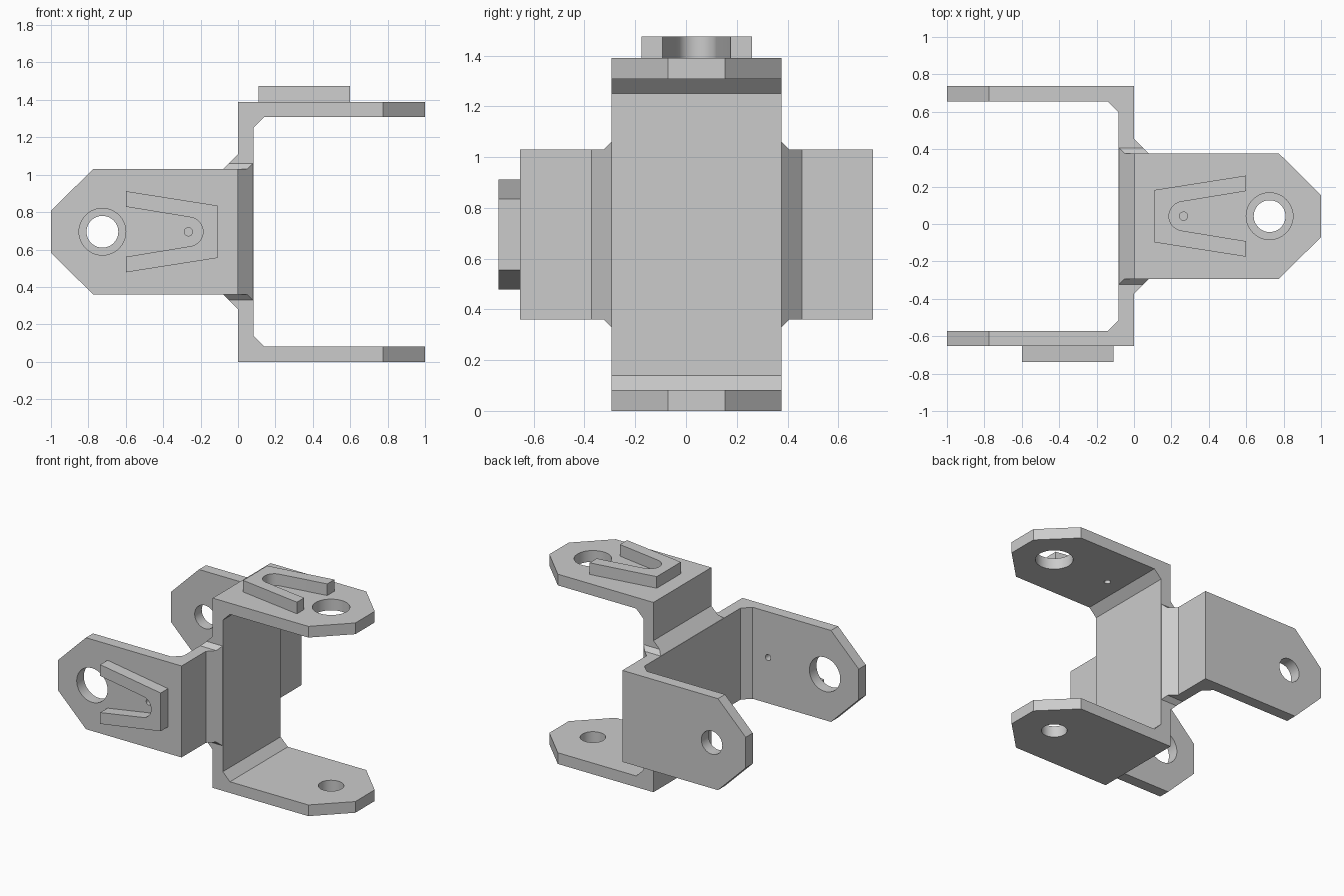
import bpy, bmesh, math
from mathutils import Matrix, Vector

if "Cube" in bpy.data.objects:
    bpy.data.objects.remove(bpy.data.objects["Cube"])

SPAN, HALF, THICK = 1.39, 0.335, 0.082   # bracket height, half width, plate
MID = SPAN / 2
GUSSET, CORNER = 0.08, 0.03
BORE_U, PIN_U = 0.725, 0.265
YC = 0.042

metal = bpy.data.materials.new("bracket grey")
metal.use_nodes = True
grey = (0.6, 0.6, 0.6, 1)
metal.diffuse_color = grey
metal.node_tree.nodes["Principled BSDF"].inputs["Base Color"].default_value = grey


def finish(name, bm):
    bmesh.ops.recalc_face_normals(bm, faces=bm.faces)
    me = bpy.data.meshes.new(name)
    bm.to_mesh(me)
    bm.free()
    me.materials.append(metal)
    ob = bpy.data.objects.new(name, me)
    bpy.context.collection.objects.link(ob)
    return ob


def prism(name, pts, lo, hi, along):
    """Extrude a 2D outline along local v (u,w outline) or w (u,v outline)."""
    bm = bmesh.new()
    place = (lambda a, b: (a, lo, b)) if along == "v" else (lambda a, b: (a, b, lo))
    face = bm.faces.new([bm.verts.new(place(a, b)) for a, b in pts])
    moved = bmesh.ops.extrude_face_region(bm, geom=[face])["geom"]
    step = Vector((0, hi - lo, 0)) if along == "v" else Vector((0, 0, hi - lo))
    bmesh.ops.translate(bm, vec=step,
                        verts=[g for g in moved if isinstance(g, bmesh.types.BMVert)])
    return finish(name, bm)


def disc(u, r, lo, hi):
    n = 48
    pts = [(u + r * math.cos(2 * math.pi * i / n), r * math.sin(2 * math.pi * i / n))
           for i in range(n)]
    return prism("hole_cutter", pts, lo, hi, "w")


def carve(ob, cutter, op):
    mod = ob.modifiers.new("cut", "BOOLEAN")
    mod.object, mod.operation, mod.solver = cutter, op, "EXACT"
    bpy.context.view_layer.update()
    dg = bpy.context.evaluated_depsgraph_get()
    me = bpy.data.meshes.new_from_object(ob.evaluated_get(dg))
    ob.modifiers.clear()
    ob.data = me
    bpy.data.objects.remove(cutter)


def bracket(label, frame):
    # U-shaped plate with chamfered inner bends
    low = [(1, 0), (1, THICK), (0.14, THICK), (THICK, 0.14)]
    top = [(u, SPAN - w) for u, w in reversed(low)]
    plate = prism(label + "_bracket", [(0, 0)] + low + top + [(0, SPAN)], -0.5, 0.5, "v")
    # Tapered ends
    side = [(-0.1, HALF), (0.775, HALF), (1, 0.112)]
    plan = side + [(1.0, -0.112), (0.775, -HALF), (-0.1, -HALF)]
    carve(plate, prism("outline_cutter", plan, -0.2, SPAN + 0.2, "w"), "INTERSECT")
    # Wide bore and pin hole in one arm, narrow bore in the other
    carve(plate, disc(BORE_U, 0.125, 1.2, 1.6), "DIFFERENCE")
    carve(plate, disc(PIN_U, 0.022, 1.2, 1.6), "DIFFERENCE")
    carve(plate, disc(BORE_U, 0.085, -0.2, 0.2), "DIFFERENCE")

    # Raised V-shaped guide with a rounded slot
    arc = []
    for i in range(17):
        a = math.radians(99 + 162 * i / 16)
        arc.append((PIN_U + 0.078 * math.cos(a), 0.078 * math.sin(a)))
    outline = [(0.11, -0.14), (0.11, 0.14), (0.6, 0.217), (0.6, 0.134)] + arc
    outline += [(0.6, -0.134), (0.6, -0.217)]
    parts = [plate, prism(label + "_guide", outline, SPAN, 1.475, "w")]

    # Sloped gussets bracing the web against the other bracket
    for side_name, s in (("upper", 1), ("lower", -1)):
        tri = [(0, MID + s * HALF), (-GUSSET, MID + s * HALF),
               (0, MID + s * (HALF + GUSSET))]
        parts.append(prism(f"{label}_{side_name}_gusset", tri, -HALF, HALF, "v"))
    for ob in parts:
        ob.data.transform(frame)
    return parts


# One bracket opens to +x, the other is turned a quarter and opens to -x
upright = Matrix.Translation((0, YC, 0))
turned = Matrix(((-1, 0, 0, 0), (0, 0, -1, YC + MID), (0, -1, 0, MID), (0, 0, 0, 1)))
parts = bracket("upright", upright) + bracket("sideways", turned)

# Small fillets where the two webs cross
for sy in (1, -1):
    for sz in (1, -1):
        bm = bmesh.new()
        for dy, dz in ((0, 0), (CORNER, 0), (0, CORNER)):
            for x in (dz - GUSSET, GUSSET - dy):
                bm.verts.new((x, YC + sy * (HALF + dy), MID + sz * (HALF + dz)))
        bmesh.ops.convex_hull(bm, input=bm.verts)
        bmesh.ops.dissolve_limit(bm, angle_limit=0.02, verts=bm.verts, edges=bm.edges)
        parts.append(finish("corner_fillet", bm))

# Smooth the round walls, keep edges crisp
bpy.ops.object.select_all(action="DESELECT")
for ob in parts:
    ob.select_set(True)
bpy.context.view_layer.objects.active = parts[0]
bpy.ops.object.shade_smooth_by_angle(angle=math.radians(25))
